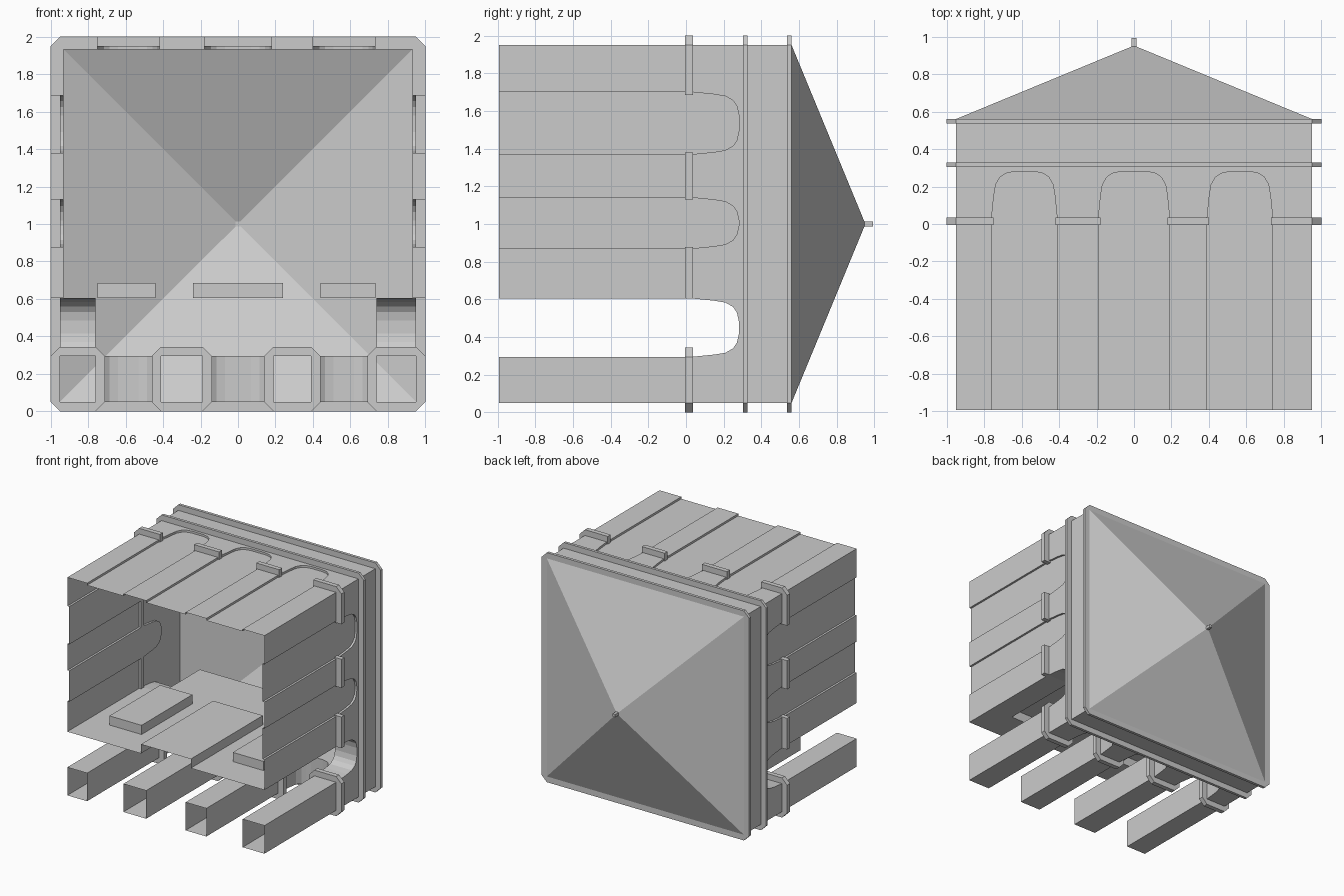
import bpy
import bmesh

if "Cube" in bpy.data.objects:
    bpy.data.objects.remove(bpy.data.objects["Cube"], do_unlink=True)

BASE, TOP = -0.993, 0.56           # wall ends along y
HALF, LOW, HIGH = 0.95, 0.05, 1.95  # wall faces in x and z
FRONT_ARCHES = [(-0.76, -0.41), (-0.19, 0.19), (0.39, 0.74)]
OPEN_ARCH = (0.295, 0.605)
BLIND_ARCHES = [(0.87, 1.14), (1.37, 1.70)]
RECESS = 0.018
PORTICO_DEPTH = 0.245


def add(name, polys):
    """Make one object from 3D polygons, sharing equal corners."""
    index, faces = {}, []
    for poly in polys:
        ids = []
        for p in poly:
            i = index.setdefault(tuple(round(c, 4) for c in p), len(index))
            if i not in ids:
                ids.append(i)
        if len(ids) > 2:
            faces.append(ids)
    mesh = bpy.data.meshes.new(name)
    mesh.from_pydata(list(index), [], faces)
    bm = bmesh.new()
    bm.from_mesh(mesh)
    bmesh.ops.recalc_face_normals(bm, faces=bm.faces)
    bm.to_mesh(mesh)
    bm.free()
    obj = bpy.data.objects.new(name, mesh)
    bpy.context.collection.objects.link(obj)
    return obj


def arch(a, b):
    """Outline of an arched opening, up one side and down the other."""
    half = [(0, BASE), (0, 0.03), (0.012, 0.15), (0.022, 0.21),
            (0.045, 0.25), (0.075, 0.27), (0.12, 0.28)]
    return [(a + u, y) for u, y in half] + [(b - u, y) for u, y in reversed(half)]


def comb(u0, u1, arches):
    """Wall outline with arches cut up from its base."""
    path = [p for a in arches for p in arch(*a)]
    start, end = [(u0, TOP)], [(u1, TOP)]
    if u0 == arches[0][0]:
        path = path[1:]
    else:
        start.append((u0, BASE))
    if u1 == arches[-1][1]:
        path = path[:-1]
    else:
        end.insert(0, (u1, BASE))
    return start + path + end


def sheet(outline, place, depth=0):
    return [place(u, y, depth) for u, y in outline]


def reveal(path, place, depth):
    """Strip of faces running inward from an outline."""
    return [[place(*p, 0), place(*q, 0), place(*q, depth), place(*p, depth)]
            for p, q in zip(path, path[1:])]


def blind(a, place):
    return reveal(arch(*a), place, RECESS) + [sheet(arch(*a), place, RECESS)]


def front(u, y, d):
    return (u, y, LOW + d)


def back(u, y, d):
    return (u, y, HIGH - d)


def left(u, y, d):
    return (HALF - d, y, u)


def right(u, y, d):
    return (d - HALF, y, u)


def inner(u, y, d):
    return (u, y, OPEN_ARCH[1] + d)


# Front arcade: outer face, arch reveals and inner face
polys = [sheet(comb(-HALF, HALF, FRONT_ARCHES), front),
         sheet(comb(-0.76, 0.74, FRONT_ARCHES), front, PORTICO_DEPTH)]
for a in FRONT_ARCHES:
    polys += reveal(arch(*a), front, PORTICO_DEPTH)
add("front_arcade", polys)

# Back wall with blind arches
polys = [sheet(comb(-HALF, HALF, FRONT_ARCHES), back)]
for a in FRONT_ARCHES:
    polys += blind(a, back)
add("back_wall", polys)

# Side walls: one open portico arch and two blind arches
for name, place, depth in (("left_wall", left, 0.21), ("right_wall", right, 0.19)):
    polys = [sheet(comb(LOW, HIGH, [OPEN_ARCH] + BLIND_ARCHES), place),
             sheet(comb(*OPEN_ARCH, [OPEN_ARCH]), place, depth)]
    polys += reveal(arch(*OPEN_ARCH), place, depth)
    for a in BLIND_ARCHES:
        polys += blind(a, place)
    add(name, polys)


# Wall behind the portico, with a door niche and two window niches
def rect(u0, u1, y0, y1):
    return [(u0, y0), (u0, y1), (u1, y1), (u1, y0)]


polys = [sheet(rect(-0.76, 0.74, 0, TOP), inner)]
edge = -0.76
for u0, u1, sill in ((-0.75, -0.44, -0.7), (-0.24, 0.24, BASE), (0.44, 0.735, -0.7)):
    niche = rect(u0, u1, sill, 0)
    polys.append(sheet(rect(edge, u0, BASE, 0), inner))
    polys.append(sheet(niche, inner, 0.08))
    polys += reveal(niche, inner, 0.08)
    if sill > BASE:
        polys.append(sheet(rect(u0, u1, BASE, sill), inner))
        polys += reveal([niche[-1], niche[0]], inner, 0.08)
    edge = u1
polys.append(sheet(rect(edge, 0.74, BASE, 0), inner))
add("portico_wall", polys)

# Pyramid roof
corners = [(-HALF, TOP, LOW), (HALF, TOP, LOW), (HALF, TOP, HIGH), (-HALF, TOP, HIGH)]
add("roof", [[corners[i - 1], corners[i], (0, 0.952, 1)] for i in range(4)])


def octagon(x0, x1, z0, z1, c):
    return [(x0 + c, z0), (x1 - c, z0), (x1, z0 + c), (x1, z1 - c),
            (x1 - c, z1), (x0 + c, z1), (x0, z1 - c), (x0, z0 + c)]


def ring(name, outer, hole, y0, y1):
    """Chamfered band around a rectangular shaft."""
    o = octagon(*outer, 0.05)
    h = octagon(*hole, 0)
    polys = []
    for i in range(8):
        a, b, c, d = o[i - 1], o[i], h[i], h[i - 1]
        for y in (y0, y1):
            polys.append([(x, y, z) for x, z in (a, b, c, d)])
        for p, q in ((a, b), (c, d)):
            polys.append([(p[0], y0, p[1]), (q[0], y0, q[1]),
                          (q[0], y1, q[1]), (p[0], y1, p[1])])
    add(name, polys)


def prism(name, outline, y0, y1):
    """Solid cut from an (x, z) outline."""
    polys = [[(x, y, z) for x, z in outline] for y in (y0, y1)]
    for p, q in zip(outline, outline[1:] + outline[:1]):
        polys.append([(p[0], y0, p[1]), (q[0], y0, q[1]),
                      (q[0], y1, q[1]), (p[0], y1, p[1])])
    add(name, polys)


# Finial and cornices
prism("finial", rect(-0.013, 0.013, 0.987, 1.013), 0.94, 0.993)
for name, y0, y1 in (("lower_cornice", 0.303, 0.327), ("upper_cornice", 0.535, TOP)):
    ring(name, (-1, 1, 0, 2), (-HALF, HALF, LOW, HIGH), y0, y1)

# Capitals around the front columns
CAP = (-0.005, 0.036)
for i, (x0, x1) in enumerate(((-HALF, -0.76), (-0.41, -0.19), (0.19, 0.39), (0.74, HALF))):
    ring(f"column_capital_{i + 1}", (x0 - 0.05, x1 + 0.05, 0, 0.345),
         (x0, x1, LOW, 0.295), *CAP)

# Capitals on the back and side pilasters
for i, (x0, x1) in enumerate(((-0.42, -0.18), (0.18, 0.40))):
    prism(f"back_capital_{i + 1}", rect(x0, x1, HIGH - RECESS, 2), *CAP)
for side, s in (("left", 1), ("right", -1)):
    for i, (z0, z1) in enumerate(((0.605, 0.877), (1.13, 1.38))):
        prism(f"{side}_capital_{i + 1}", rect(s * (HALF - RECESS), s, z0, z1), *CAP)
    end = 0.73 if s > 0 else 0.75
    wall_x, wall_z = HALF - RECESS, HIGH - RECESS
    outline = [(end, 2), (0.95, 2), (1, 1.95), (1, 1.685),
               (wall_x, 1.685), (wall_x, wall_z), (end, wall_z)]
    prism(f"{side}_corner_capital", [(s * x, z) for x, z in outline], *CAP)
